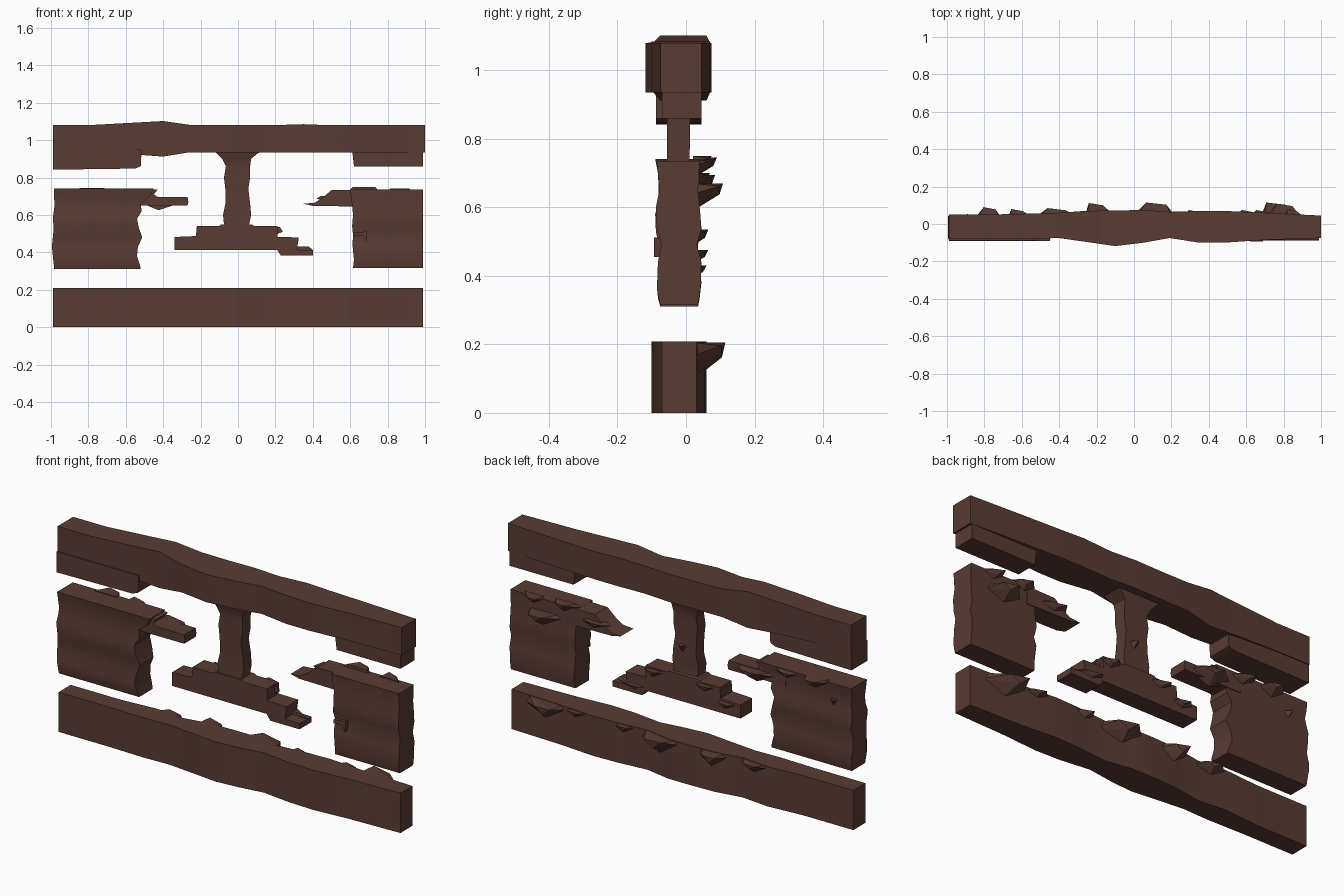
import bpy, bmesh, math

wood = bpy.data.materials.new("dark brown wood")
wood.diffuse_color = (0.098, 0.045, 0.035, 1)


def finish(bm, name, smooth=False):
    bmesh.ops.recalc_face_normals(bm, faces=bm.faces)
    me = bpy.data.meshes.new(name)
    bm.to_mesh(me)
    bm.free()
    me.materials.append(wood)
    ob = bpy.data.objects.new(name, me)
    bpy.context.collection.objects.link(ob)
    if smooth:
        bpy.ops.object.select_all(action='DESELECT')
        ob.select_set(True)
        bpy.context.view_layer.objects.active = ob
        bpy.ops.object.shade_smooth_by_angle(angle=math.radians(30))
    return ob


def loft(name, rings):
    """Skin a list of equal-length vertex rings and cap both ends."""
    bm = bmesh.new()
    rs = [[bm.verts.new(p) for p in r] for r in rings]
    n = len(rs[0])
    for a, b in zip(rs, rs[1:]):
        for i in range(n):
            j = (i + 1) % n
            bm.faces.new((a[i], a[j], b[j], b[i]))
    bm.faces.new(rs[0])
    bm.faces.new(rs[-1])
    return finish(bm, name, True)


def beam(name, secs):
    # sections along x: (x, front y, back y, bottom z, top z)
    loft(name, [[(x, f, zb), (x, b, zb), (x, b, zt), (x, f, zt)]
                for x, f, b, zb, zt in secs])


def upright(name, secs):
    # sections along z: (z, left x, right x, front y, back y)
    loft(name, [[(l, f, z), (r, f, z), (r, b, z), (l, b, z)]
                for z, l, r, f, b in secs])


def plate(name, pts, f, b):
    # outline in x-z extruded from front y to back y
    loft(name, [[(x, y, z) for x, z in pts] for y in (f, b)])


def shards(name, items, wall=0.02):
    # splintered wedges on the back: (x0, x1, tip y, top z, height)
    bm = bmesh.new()
    for k, (x0, x1, tip, z, h) in enumerate(items):
        w = x1 - x0
        s = 0.15 if k % 2 else 0.35
        pts = [(x0, wall, z - h * .25), (x0 + w * .1, wall, z), (x1 - w * .1, wall, z),
               (x1, wall, z - h * .4), (x0 + w * .5, wall, z - h),
               (x0 + w * s, tip, z), (x0 + w * (s + .4), tip - .012, z - h * .1),
               (x0 + w * (s + .2), tip - .01, z - h * .4)]
        vs = [bm.verts.new(p) for p in pts]
        r = bmesh.ops.convex_hull(bm, input=vs)
        bmesh.ops.delete(bm, geom=list({v for v in r["geom_interior"]
                                        if isinstance(v, bmesh.types.BMVert)}), context='VERTS')
    finish(bm, name)


# top rail, warped
beam("top_rail", [
    (-0.99, -.08, .05, .935, 1.08), (-.8, -.08, .05, .935, 1.08),
    (-.58, -.08, .055, .925, 1.092), (-.4, -.075, .06, .912, 1.102),
    (-.26, -.095, .07, .935, 1.082), (-.1, -.118, .072, .935, 1.08),
    (.05, -.1, .075, .935, 1.08), (.19, -.075, .065, .935, 1.08),
    (.35, -.1, .07, .935, 1.085), (.48, -.1, .07, .935, 1.08),
    (.7, -.085, .06, .935, 1.08), (1.0, -.075, .045, .935, 1.08)])
# stubs of boards hanging below the rail
plate("left_hanging_stub", [(-.99, .95), (-.99, .842), (-.55, .848), (-.52, .86), (-.515, .95)], -.087, .045)
plate("right_hanging_stub", [(.61, .95), (.62, .86), (.99, .86), (.99, .95)], -.07, .045)

# bottom rail, wavy in depth
beam("bottom_rail", [
    (-.99, -.07, .03, 0, .208), (-.7, -.07, .03, 0, .208), (-.5, -.075, .045, 0, .208),
    (-.35, -.07, .03, 0, .208), (-.2, -.085, .055, 0, .208), (-.06, -.1, .06, 0, .208),
    (.06, -.09, .06, 0, .208), (.2, -.07, .035, 0, .208), (.36, -.09, .05, 0, .208),
    (.5, -.095, .055, 0, .208), (.7, -.08, .04, 0, .208), (.99, -.07, .03, 0, .208)])

# broken side panels
upright("left_panel", [
    (.31, -.985, -.52, -.075, .035), (.335, -.985, -.525, -.082, .04),
    (.38, -.99, -.54, -.085, .045), (.43, -.995, -.535, -.075, .04),
    (.48, -.99, -.512, -.078, .032), (.53, -.985, -.53, -.088, .045),
    (.58, -.99, -.54, -.09, .042), (.62, -.985, -.515, -.08, .035),
    (.66, -.98, -.52, -.08, .03), (.70, -.985, -.47, -.082, .035),
    (.742, -.985, -.45, -.09, .04)])
upright("right_panel", [
    (.315, .615, .99, -.075, .035), (.36, .62, .99, -.085, .042),
    (.44, .612, .99, -.082, .045), (.49, .615, .99, -.072, .032),
    (.54, .61, .99, -.085, .045), (.60, .615, .99, -.088, .04),
    (.65, .61, .99, -.078, .035), (.735, .6, .99, -.085, .04)])
plate("left_panel_arm", [(-.6, .65), (-.27, .65), (-.265, .67), (-.27, .697), (-.43, .697),
                         (-.45, .71), (-.43, .735), (-.6, .742)], -.06, .035)
plate("right_panel_arm", [(.35, .66), (.4, .648), (.66, .645), (.66, .735), (.5, .733),
                          (.45, .69), (.41, .665)], -.065, .04)

# centre post, flared under the rail, and its stepped base
upright("centre_post", [
    (.50, -.09, .075, -.06, .025), (.55, -.075, .06, -.055, .012), (.60, -.08, .07, -.055, .012),
    (.66, -.068, .065, -.05, .015), (.74, -.068, .055, -.055, .01), (.8, -.075, .065, -.055, .012),
    (.86, -.065, .065, -.055, .012), (.90, -.085, .07, -.06, .02), (.925, -.11, .1, -.07, .03),
    (.945, -.13, .13, -.075, .035)])
plate("stepped_base", [
    (-.34, .412), (.21, .412), (.23, .382), (.40, .382), (.40, .412), (.315, .414),
    (.325, .48), (.21, .482), (.21, .542), (.085, .542), (.07, .55), (-.09, .55), (-.1, .542),
    (-.22, .542), (-.225, .487), (-.34, .482)], -.062, .035)

# splinters along the back
shards("bottom_rail_splinters", [
    (-.52, -.33, .08, .205, .06), (-.27, -.08, .112, .206, .10), (-.03, .24, .115, .206, .11),
    (.27, .42, .075, .205, .06), (.52, .68, .075, .205, .05), (.67, .92, .115, .206, .10)])
shards("left_panel_splinters", [
    (-.86, -.7, .09, .745, .06), (-.68, -.52, .08, .74, .05), (-.55, -.3, .085, .695, .07),
    (-.9, -.85, .055, .66, .05)])
shards("right_panel_splinters", [
    (.69, .9, .108, .67, .08), (.42, .62, .07, .70, .05), (.6, .75, .075, .75, .06),
    (.8, .93, .08, .74, .05)])
shards("base_splinters", [
    (-.34, -.18, .065, .475, .05), (-.2, -.02, .06, .535, .06), (.08, .24, .065, .535, .06),
    (.2, .4, .06, .43, .045), (-.02, .04, .035, .7, .06)], 0.0)
# small splinter on the front edge of the right panel
plate("front_splinter", [(.62, .505), (.69, .512), (.685, .455), (.665, .49), (.62, .485)], -.094, -.07)
